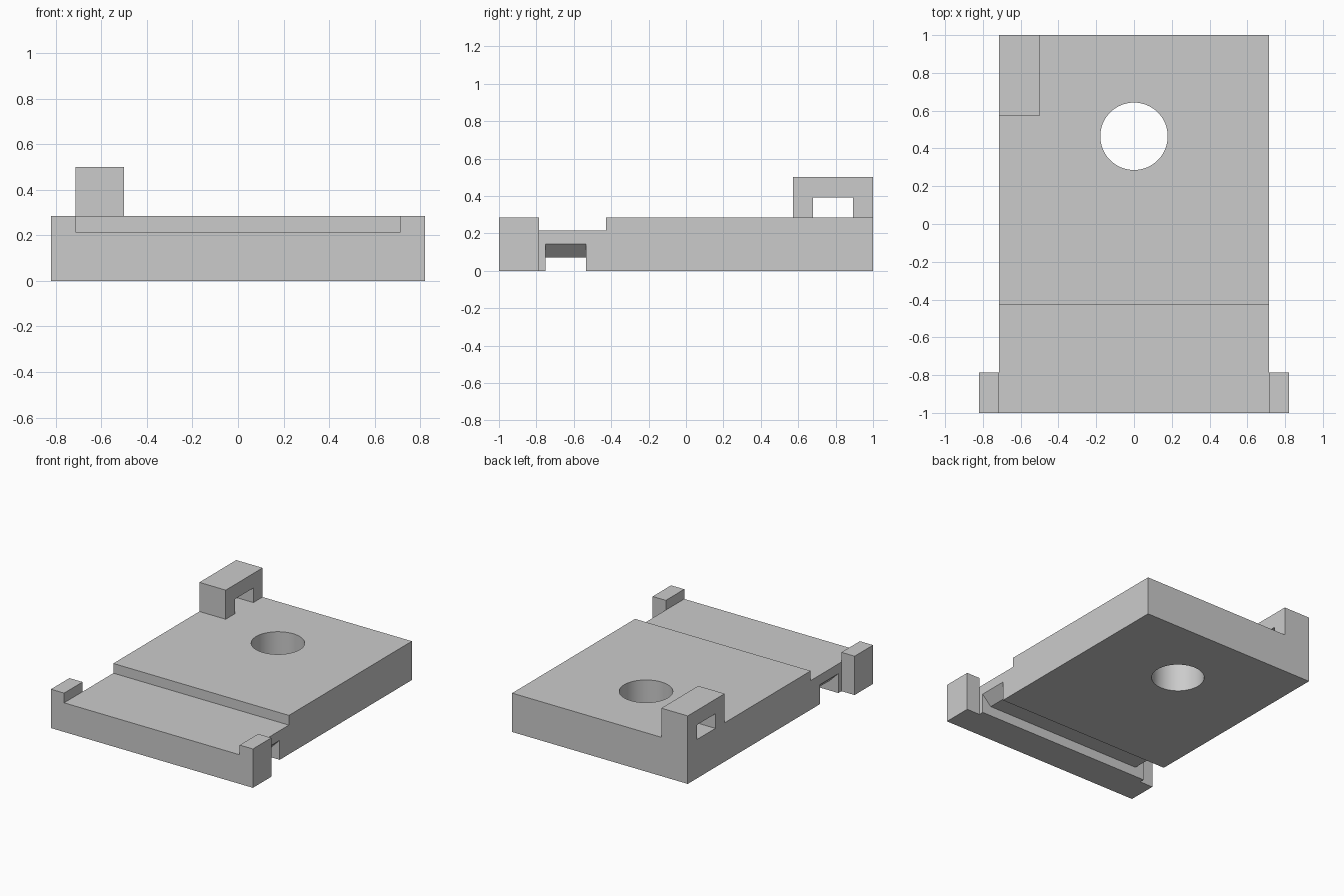
import bpy, bmesh, math
from mathutils import Vector

cube = bpy.data.objects.get("Cube")
if cube:
    bpy.data.objects.remove(cube, do_unlink=True)

U = 2 / 28          # design grid: the plate is 28 units long
FRONT = -14         # front edge in grid units

grey = bpy.data.materials.new("light_grey")
grey.use_nodes = True
grey.diffuse_color = (0.6, 0.6, 0.6, 1)
grey.node_tree.nodes["Principled BSDF"].inputs["Base Color"].default_value = (0.6, 0.6, 0.6, 1)


def prism(name, outline, axis, lo, hi):
    """Extrude an outline (y,z for axis x; x,z for axis y) from lo to hi, in grid units."""
    def place(a, b, d):
        return Vector((d, a, b) if axis == "x" else (a, d, b)) * U
    bm = bmesh.new()
    face = bm.faces.new([bm.verts.new(place(a, b, lo)) for a, b in outline])
    ext = bmesh.ops.extrude_face_region(bm, geom=[face])
    moved = [v for v in ext["geom"] if isinstance(v, bmesh.types.BMVert)]
    bmesh.ops.translate(bm, verts=moved, vec=place(0, 0, hi - lo))
    bmesh.ops.recalc_face_normals(bm, faces=bm.faces)
    mesh = bpy.data.meshes.new(name)
    bm.to_mesh(mesh)
    bm.free()
    mesh.materials.append(grey)
    obj = bpy.data.objects.new(name, mesh)
    bpy.context.collection.objects.link(obj)
    return obj


def activate(obj):
    bpy.ops.object.select_all(action="DESELECT")
    obj.select_set(True)
    bpy.context.view_layer.objects.active = obj


def cut(target, cutter):
    mod = target.modifiers.new("cut", "BOOLEAN")
    mod.operation, mod.solver, mod.object = "DIFFERENCE", "EXACT", cutter
    activate(target)
    bpy.ops.object.modifier_apply(modifier=mod.name)
    bpy.data.objects.remove(cutter, do_unlink=True)


# Plate with a lowered front shelf
step = FRONT + 8
plate = prism("base_plate", [(FRONT, 0), (14, 0), (14, 4), (step, 4), (step, 3), (FRONT, 3)],
              "x", -10, 10)

# Strap slot across the underside, flared upward at both ends
slot = prism("slot_cutter", [(-11, -1), (11, -1), (11, 2), (10, 2), (9, 1),
                             (-9, 1), (-10, 2), (-11, 2)], "y", FRONT + 3.5, FRONT + 6.5)
cut(plate, slot)

# Round through hole
bpy.ops.mesh.primitive_cylinder_add(vertices=64, radius=2.5 * U, depth=1,
                                    location=(0, 6.5 * U, 2 * U))
hole = bpy.context.object
hole.data.materials.append(grey)
cut(plate, hole)
activate(plate)
bpy.ops.object.shade_smooth_by_angle(angle=math.radians(30))

# Tabs on both sides of the front edge
for side, a, b in (("left", 10, 11.5), ("right", -11.5, -10)):
    prism(side + "_front_tab", [(FRONT, 0), (FRONT + 3, 0), (FRONT + 3, 4), (FRONT, 4)],
          "x", a, b)

# Squared loop on the back right corner
prism("corner_loop", [(8, 4), (9.5, 4), (9.5, 5.5), (12.5, 5.5), (12.5, 4),
                      (14, 4), (14, 7), (8, 7)], "x", -10, -7)
